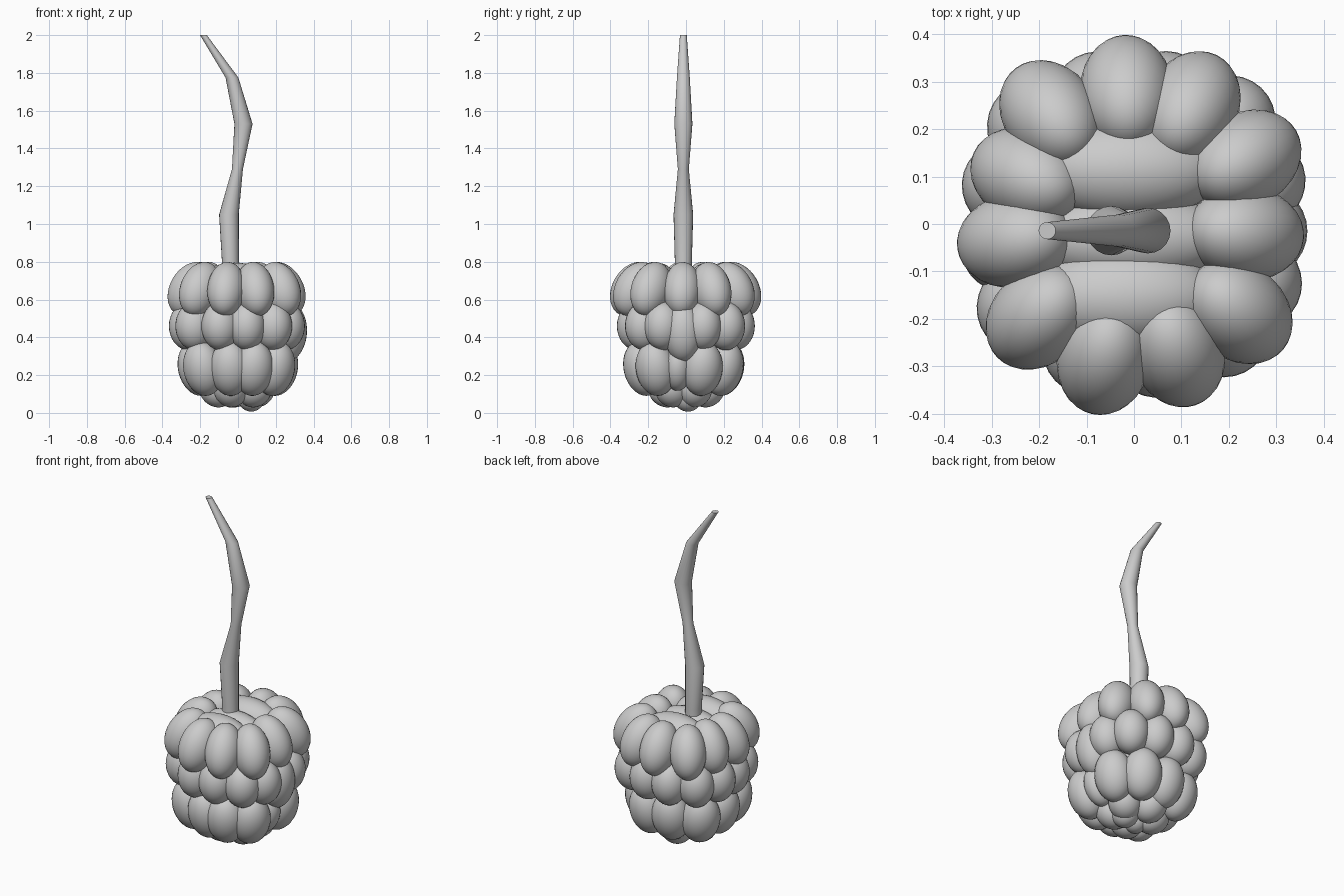
import bpy, bmesh
from math import sin, cos, pi, radians, atan2
from mathutils import Matrix, Vector

if "Cube" in bpy.data.objects:
    bpy.data.objects.remove(bpy.data.objects["Cube"])


def drupelet(name, loc, radii, azimuth=0.0, lean=0.0):
    """Smooth ellipsoid: radii are (outward, sideways, long axis); lean tips the top inward."""
    bm = bmesh.new()
    bmesh.ops.create_uvsphere(bm, u_segments=28, v_segments=18, radius=1)
    m = (Matrix.Translation(Vector(loc)) @ Matrix.Rotation(azimuth, 4, 'Z')
         @ Matrix.Rotation(radians(-lean), 4, 'Y') @ Matrix.Diagonal((*radii, 1)))
    bm.transform(m)
    for f in bm.faces:
        f.smooth = True
    me = bpy.data.meshes.new(name)
    bm.to_mesh(me)
    bm.free()
    ob = bpy.data.objects.new(name, me)
    bpy.context.collection.objects.link(ob)
    return ob


def ring(name, angles, r, z, radii, lean, square=0.0, dy=0.0):
    """Ring of drupelets; square pushes the diagonal ones outward."""
    for a in angles:
        t = radians(a)
        q = r - square * cos(4 * t)
        drupelet(name, (q * cos(t), q * sin(t) + dy, z), radii, t, lean)


# Upper ring, positions seen from above
for x, y in [(-.175, .23), (-.015, .275), (.12, .245), (.235, .135), (.235, -.02),
             (.22, -.185), (.09, -.265), (-.062, -.28), (-.2, -.195),
             (-.25, -.035), (-.225, .1)]:
    drupelet("upper_drupelet", (x, y, .655), (.112, .1, .153), atan2(y, x), 30)

# Middle ring
ring("middle_drupelet", [-143, -110, -80, -50, -26, 19, 47, 76, 106, 136, 163, 190],
     .275, .46, (.105, .1, .128), 0, .013)
drupelet("middle_drupelet", (.265, -.015, .425), (.1, .1, .155), 0, -5)

# Lower ring
ring("lower_drupelet", [-138, -101, -69, -37, 25, 63, 102, 142, 181],
     .232, .235, (.102, .108, .147), -14, .017, -.012)
drupelet("lower_drupelet", (.205, -.045, .235), (.09, .075, .12), 0, -17)

# Bottom cluster
ring("bottom_drupelet", [-110, -40, 25, 100, 170], .115, .125, (.09, .09, .1), -40)
drupelet("tip_drupelet", (.07, .01, .09), (.075, .08, .083))
drupelet("tip_drupelet", (-.035, -.03, .11), (.075, .075, .082))

# Crown drupelets around the stem
drupelet("crown_drupelet", (-.015, .115, .68), (.2, .11, .115))
drupelet("crown_drupelet", (-.01, -.03, .665), (.21, .1, .11))
drupelet("crown_drupelet", (-.02, -.155, .68), (.2, .11, .115))

# Hidden core
drupelet("core", (0, 0, .44), (.25, .25, .27))

# Stem: horizontal rings (x, z, radius)
SIDES = 20
path = [(-.04, .76, .045), (-.04, .8, .045), (-.048, 1.05, .052), (-.003, 1.29, .029),
        (.029, 1.53, .048), (-.032, 1.775, .034), (-.183, 2.0, .018)]
bm = bmesh.new()
loops = [[bm.verts.new((x + r * cos(2 * pi * i / SIDES), -.014 + r * sin(2 * pi * i / SIDES), z))
          for i in range(SIDES)] for x, z, r in path]
for lo, hi in zip(loops, loops[1:]):
    for i in range(SIDES):
        j = (i + 1) % SIDES
        bm.faces.new((lo[i], lo[j], hi[j], hi[i])).smooth = True
bm.faces.new(loops[0][::-1])
bm.faces.new(loops[-1])
me = bpy.data.meshes.new("stem")
bm.to_mesh(me)
bm.free()
stem = bpy.data.objects.new("stem", me)
bpy.context.collection.objects.link(stem)
bpy.context.view_layer.objects.active = stem
stem.select_set(True)
bpy.ops.object.shade_smooth_by_angle(angle=radians(40))
